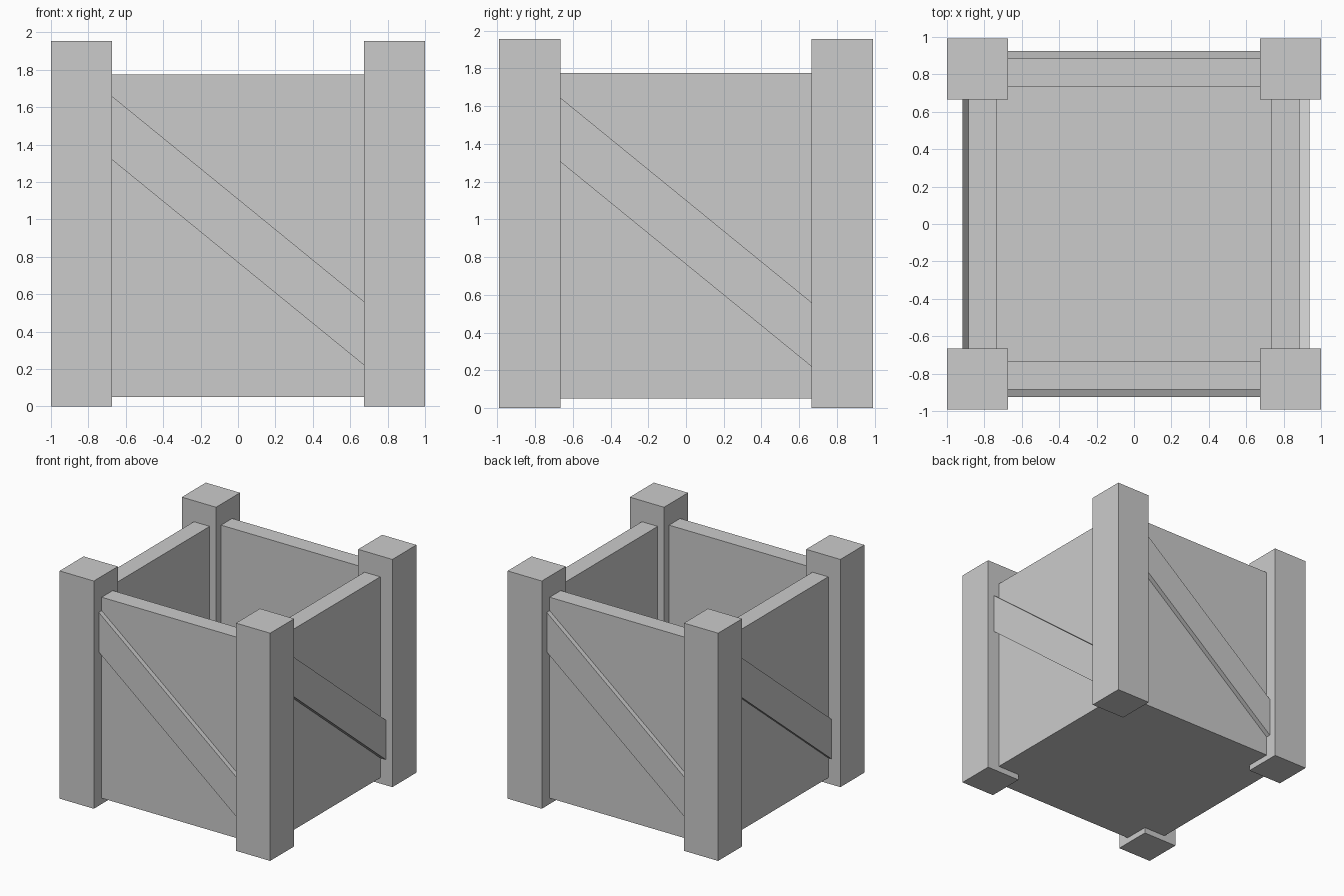
import bpy
import bmesh
from math import radians
from mathutils import Matrix, Vector

cube = bpy.data.objects.get("Cube")
if cube:
    bpy.data.objects.remove(cube, do_unlink=True)

grey = bpy.data.materials.new("plain_grey")
grey.use_nodes = True
colour = (0.6, 0.6, 0.6, 1)
grey.diffuse_color = colour
grey.node_tree.nodes["Principled BSDF"].inputs["Base Color"].default_value = colour


def finish(name, bm):
    bmesh.ops.recalc_face_normals(bm, faces=bm.faces)
    mesh = bpy.data.meshes.new(name)
    bm.to_mesh(mesh)
    bm.free()
    mesh.materials.append(grey)
    obj = bpy.data.objects.new(name, mesh)
    bpy.context.collection.objects.link(obj)
    return obj


def box(name, low, high):
    low, high = Vector(low), Vector(high)
    bm = bmesh.new()
    bmesh.ops.create_cube(bm, size=1)
    bmesh.ops.scale(bm, vec=high - low, verts=bm.verts)
    bmesh.ops.translate(bm, vec=(low + high) / 2, verts=bm.verts)
    return finish(name, bm)


def brace(name, half, top, inner, outer, angle):
    # Sloping board with upright ends, drawn on the front and turned to its side
    drop, width = half * 1.63, 0.34
    bm = bmesh.new()
    outline = [(-half, top), (-half, top - width),
               (half, top - width - drop), (half, top - drop)]
    face = bm.faces.new([bm.verts.new((x, -outer, z)) for x, z in outline])
    extruded = bmesh.ops.extrude_face_region(bm, geom=[face])["geom"]
    moved = [v for v in extruded if isinstance(v, bmesh.types.BMVert)]
    bmesh.ops.translate(bm, vec=(0, inner and outer - inner, 0), verts=moved)
    bm.transform(Matrix.Rotation(radians(angle), 4, "Z"))
    return finish(name, bm)


POST_X, POST_Y, POST_IN_X, POST_IN_Y = 1.0, 0.992, 0.675, 0.666
WALL_OUT, WALL_IN = 0.885, 0.735
BASE, RIM = 0.05, 1.775

# Corner posts
for end, sy in (("front", -1), ("back", 1)):
    for side, sx in (("right", -1), ("left", 1)):
        xs = sorted((sx * POST_IN_X, sx * POST_X))
        ys = sorted((sy * POST_IN_Y, sy * POST_Y))
        box(f"{end}_{side}_post", (xs[0], ys[0], 0), (xs[1], ys[1], 1.955))

# Walls stop at the posts
for end, s in (("front", -1), ("back", 1)):
    ys = sorted((s * WALL_IN, s * WALL_OUT))
    box(f"{end}_wall", (-WALL_IN, ys[0], BASE), (WALL_IN, ys[1], RIM))
for side, s in (("right", -1), ("left", 1)):
    xs = sorted((s * WALL_IN, s * WALL_OUT))
    box(f"{side}_wall", (xs[0], -WALL_IN, BASE), (xs[1], WALL_IN, RIM))

# Floor
box("floor", (-WALL_IN, -WALL_IN, BASE), (WALL_IN, WALL_IN, 0.2))

# Diagonal braces, one on each outer wall
for name, angle, half, top, outer in (
        ("front", 0, POST_IN_X, 1.66, 0.925),
        ("left", 90, POST_IN_Y, 1.645, 0.938),
        ("back", 180, POST_IN_X, 1.66, 0.925),
        ("right", 270, POST_IN_Y, 1.645, 0.918)):
    brace(f"{name}_brace", half, top, WALL_OUT - 0.01, outer, angle)
